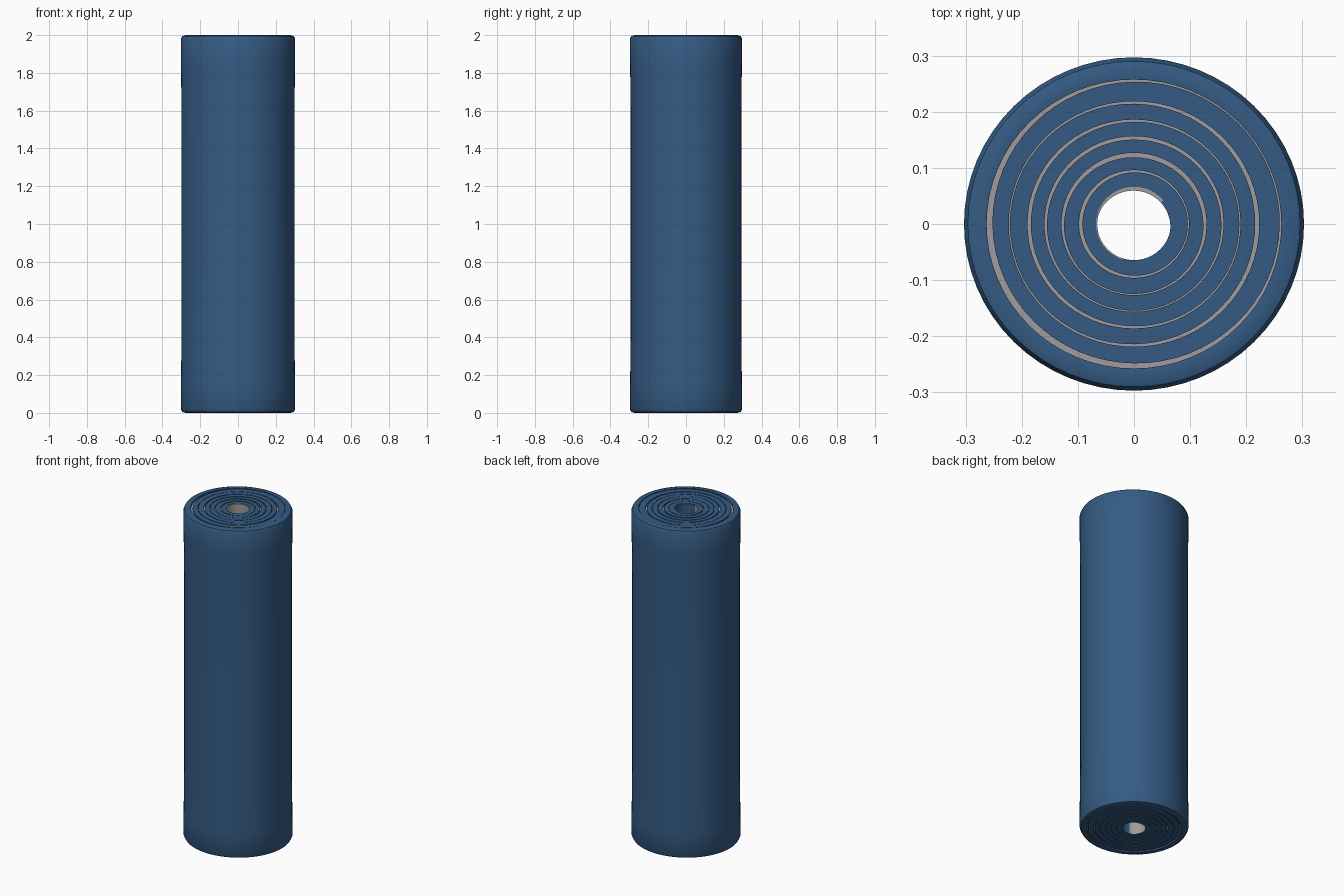
import bpy
import bmesh
from math import cos, sin, pi, radians, degrees, atan2

cube = bpy.data.objects.get("Cube")
if cube:
    bpy.data.objects.remove(cube)


def material(name, colour):
    m = bpy.data.materials.new(name)
    m.use_nodes = True
    m.diffuse_color = colour
    m.node_tree.nodes["Principled BSDF"].inputs["Base Color"].default_value = colour
    return m


BLUE = material("mat_blue", (0.035, 0.105, 0.23, 1))
GREY = material("lining_grey", (0.36, 0.33, 0.33, 1))
SIDES = 64
HEIGHT = 2.0


def lathe(name, profile, mats):
    """Revolve a closed profile; each point is a function of angle giving (r, z)."""
    bm = bmesh.new()
    loops = []
    for i in range(SIDES):
        a = 2 * pi * i / SIDES
        loops.append([bm.verts.new((r * cos(a) * 1.01, r * sin(a) * 0.99, z))
                      for r, z in profile(a)])
    n = len(loops[0])
    for i in range(SIDES):
        p, q = loops[i], loops[(i + 1) % SIDES]
        for j in range(n):
            k = (j + 1) % n
            bm.faces.new((p[j], q[j], q[k], p[k]))
    bmesh.ops.recalc_face_normals(bm, faces=bm.faces)
    mesh = bpy.data.meshes.new(name)
    bm.to_mesh(mesh)
    bm.free()
    for m in mats:
        mesh.materials.append(m)
    ob = bpy.data.objects.new(name, mesh)
    bpy.context.collection.objects.link(ob)
    bpy.ops.object.select_all(action="DESELECT")
    ob.select_set(True)
    bpy.context.view_layer.objects.active = ob
    bpy.ops.object.shade_smooth_by_angle(angle=radians(35))
    return ob


# Seams between the rolled layers: radius, widest opening, direction of widest opening
SEAMS = [(0.097, 0.004, 180), (0.128, 0.006, 80), (0.158, 0.004, 100),
         (0.188, 0.004, 180), (0.221, 0.005, 0), (0.260, 0.009, 215)]
CORE, OUTER = 0.067, 0.300


def opening(seam, a):
    r, g, phase = seam
    return 0.002 + g * (0.5 + 0.5 * cos(a - radians(phase)))


# Rolled layers of the mat, outermost one with softened rims and flared ends
for i in range(len(SEAMS) + 1):
    inner = SEAMS[i - 1][0] if i else CORE
    if i < len(SEAMS):
        def profile(a, inner=inner, seam=SEAMS[i]):
            r = seam[0] - opening(seam, a)
            return [(inner, 0.004), (r, 0.004), (r, HEIGHT - 0.004), (inner, HEIGHT - 0.004)]
        lathe(f"mat_layer_{i + 1}", profile, [BLUE])
    else:
        def profile(a, inner=inner):
            half = [(inner, 0.002), (0.275, 0.0), (0.293, 0.006), (OUTER, 0.02),
                    (OUTER - 0.001, 0.15), (OUTER - 0.004, 0.4)]
            return half + [(r, HEIGHT - z) for r, z in reversed(half)]
        lathe("mat_outer_layer", profile, [BLUE])

# Grey lining showing in each seam, set slightly below the rims
for i, seam in enumerate(SEAMS):
    def profile(a, r=seam[0]):
        lo, hi, z = r - 0.015, r + 0.002, 0.012
        return [(lo, z), (hi, z), (hi, HEIGHT - z), (lo, HEIGHT - z)]
    lathe(f"seam_lining_{i + 1}", profile, [GREY])


# Lining of the open core, thicker at the back, blue where the mat's end overlaps it
def core_profile(a):
    r = CORE - 0.002 - 0.005 * max(0, sin(a + 0.2))
    return [(r, 0.006), (CORE + 0.003, 0.006),
            (CORE + 0.003, HEIGHT - 0.006), (r, HEIGHT - 0.006)]


core = lathe("core_lining", core_profile, [GREY, BLUE])
for f in core.data.polygons:
    angle = degrees(atan2(f.center.y, f.center.x)) % 360
    f.material_index = 0 if 40 < angle < 255 else 1
